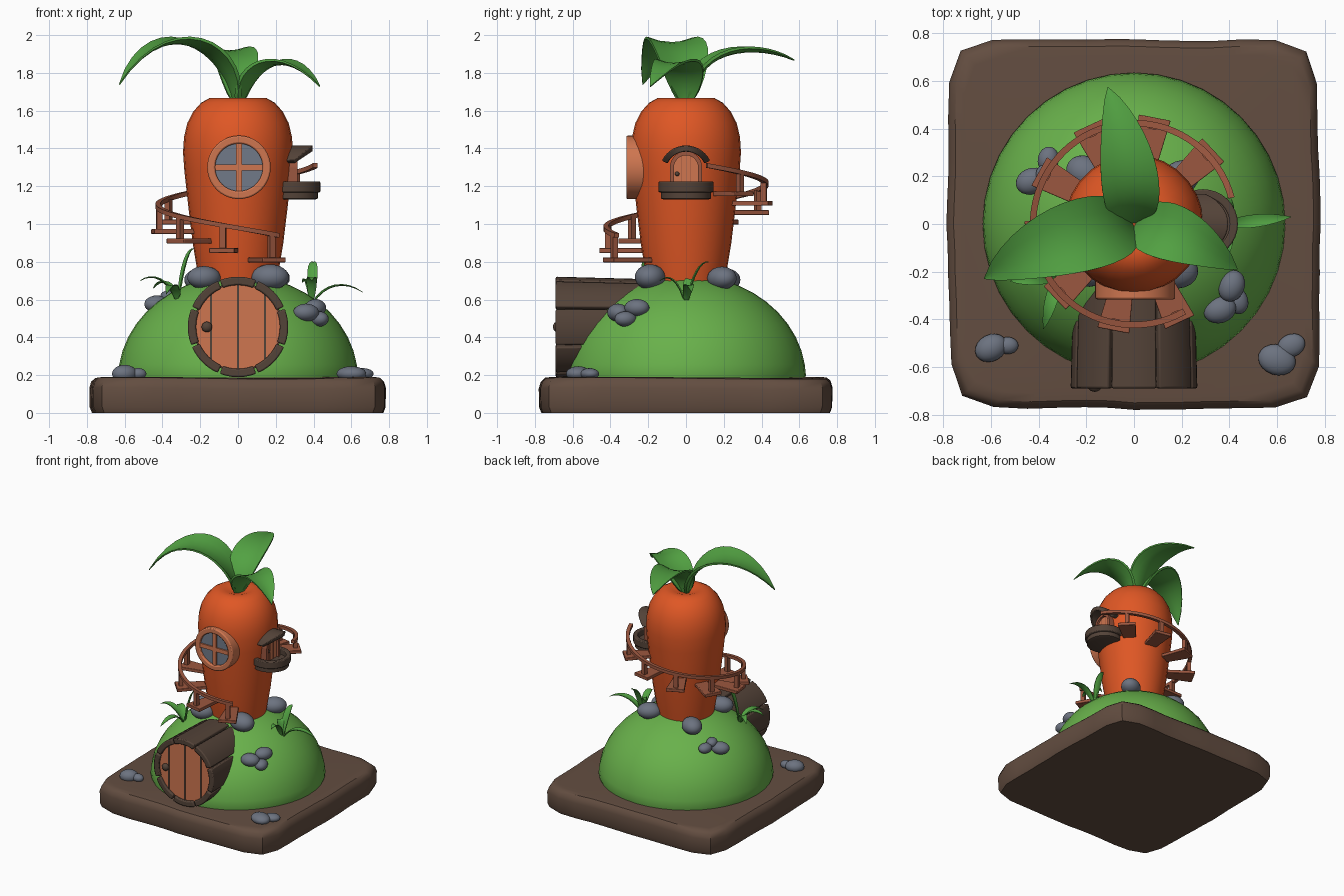
import bpy, bmesh, math, random
from math import sin, cos, pi, radians, sqrt
from mathutils import Vector as V, Matrix
from mathutils.geometry import interpolate_bezier

if "Cube" in bpy.data.objects:
    bpy.data.objects.remove(bpy.data.objects["Cube"])
random.seed(4)


def mat(name, r, g, b):
    m = bpy.data.materials.new(name)
    m.diffuse_color = (r, g, b, 1)
    m.use_nodes = True
    m.node_tree.nodes["Principled BSDF"].inputs["Base Color"].default_value = m.diffuse_color
    return m


DIRT = mat("dirt brown", .125, .075, .052)
DARK = mat("dark wood", .088, .056, .040)
HILL = mat("grass green", .14, .44, .07)
LEAF = mat("leaf green", .085, .36, .055)
CARROT = mat("carrot orange", .74, .095, .018)
PEACH = mat("light wood", .62, .18, .08)
WOOD = mat("red wood", .33, .095, .05)
STONE = mat("stone grey", .15, .17, .215)
GLASS = mat("glass grey", .165, .195, .25)
X, Y, Z = V((1, 0, 0)), V((0, 1, 0)), V((0, 0, 1))


def finish(name, bm, m, bevel=0):
    bmesh.ops.recalc_face_normals(bm, faces=bm.faces)
    me = bpy.data.meshes.new(name)
    bm.to_mesh(me)
    bm.free()
    me.materials.append(m)
    ob = bpy.data.objects.new(name, me)
    bpy.context.collection.objects.link(ob)
    if bevel:
        b = ob.modifiers.new("bevel", 'BEVEL')
        b.width, b.segments = bevel, 2
    return ob


def loft(name, rings, m, closed=False, bevel=0):
    """Skin a list of equal point rings, capped unless closed."""
    bm = bmesh.new()
    vs = [[bm.verts.new(p) for p in r] for r in rings]
    n = len(rings[0])
    for a, b in zip(vs, vs[1:] + (vs[:1] if closed else [])):
        for i in range(n):
            bm.faces.new((a[i], a[(i + 1) % n], b[(i + 1) % n], b[i]))
    if not closed:
        bm.faces.new(vs[0])
        bm.faces.new(vs[-1])
    return finish(name, bm, m, bevel)


def lathe(name, profile, m, n=32, o=V(), u=X, v=Y, w=Z, bevel=0):
    return loft(name, [[o + (u * cos(2 * pi * i / n) + v * sin(2 * pi * i / n)) * r + w * h
                        for i in range(n)] for r, h in profile], m, bevel=bevel)


def arc_bar(name, o, u, v, w, r0, r1, a0, a1, d0, d1, m, n=10, k=1, bevel=0):
    """Curved bar round axis w; k scales the radii at d1."""
    full = a1 - a0 >= 360
    rings = []
    for i in range(n if full else n + 1):
        a = radians(a0 + (a1 - a0) * i / n)
        d = u * cos(a) + v * sin(a)
        rings.append([o + d * r0 + w * d0, o + d * r1 + w * d0,
                      o + d * r1 * k + w * d1, o + d * r0 * k + w * d1])
    return loft(name, rings, m, full, bevel)


def box(name, lo, hi, m, bevel=0):
    return loft(name, [[(lo[0], lo[1], z), (hi[0], lo[1], z), (hi[0], hi[1], z), (lo[0], hi[1], z)]
                       for z in (lo[2], hi[2])], m, bevel=bevel)


def blade(name, p0, p1, p2, p3, half, thick, m, gutter=.2, n=14):
    """Leaf along a bezier: pointed, with a grooved middle."""
    pts = interpolate_bezier(V(p0), V(p1), V(p2), V(p3), n + 1)
    d = pts[-1] - pts[0]
    side = V((d.y, -d.x, 0)).normalized()
    rings = []
    for i, p in enumerate(pts):
        t = i / n
        nor = side.cross(pts[min(i + 1, n)] - pts[max(i - 1, 0)]).normalized()
        w = half * (sin(pi * t ** .9) ** .8 if 0 < t < 1 else 0) + half * .16 * (1 - t) + .001
        h = thick * (1 - .7 * t)
        top = [p + side * w * s + nor * w * gutter * (s * s - .4) for s in (-1, -.5, 0, .5, 1)]
        rings.append(top + [q - nor * h for q in reversed(top)])
    return loft(name, rings, m)


def ball(name, c, r, m, scale=(1, 1, 1), yaw=0):
    bm = bmesh.new()
    bmesh.ops.create_icosphere(bm, subdivisions=3, radius=r, matrix=Matrix.Translation(c)
                               @ Matrix.Rotation(yaw, 4, 'Z') @ Matrix.Diagonal((*scale, 1)))
    return finish(name, bm, m)


def hill_z(x, y):
    r = math.hypot(x, y)
    return .18 + .55 * sqrt(1 - (r / .635) ** 2) if r < .635 else .185


# Earth slab: uneven rounded square
outline = []
for i in range(48):
    a = 2 * pi * i / 48
    s = .775 / (abs(cos(a)) ** 9 + abs(sin(a)) ** 9) ** (1 / 9)
    s *= 1 + .012 * sin(3 * a + 1) * cos(5 * a) + random.uniform(-.004, .004)
    outline.append(V((s * cos(a), s * sin(a), 0)))
loft("earth_slab", [[p * s + Z * (z + .004 * sin(4 * p.x + 3 * p.y) * (z > .1)) for p in outline]
                    for s, z in ((.985, 0), (1, .03), (1.003, .13), (.99, .165), (.965, .183), (.92, .187))], DIRT)

# Grass hill and carrot tower
lathe("hill", [(.62, .15), (.635, .2)] +
      [(.635 * cos(radians(a)), .18 + .55 * sin(radians(a))) for a in range(8, 89, 8)], HILL, 40)
lathe("carrot_tower", [(.19, .6), (.215, .75), (.24, .9), (.264, 1.1), (.284, 1.28), (.291, 1.38),
                       (.286, 1.46), (.268, 1.535), (.237, 1.595), (.195, 1.642), (.15, 1.667),
                       (.10, 1.668), (.05, 1.65), (.01, 1.645)], CARROT, 28)

# Carrot leaves
for i, (p1, p2, p3, w) in enumerate((
        ((0, .02, 1.95), (-.02, .35, 1.98), (-.11, .575, 1.87), .11),
        ((-.03, 0, 1.98), (-.42, -.07, 2.14), (-.63, -.23, 1.74), .14),
        ((.04, 0, 1.85), (.25, -.04, 1.97), (.435, -.19, 1.73), .11))):
    blade(f"carrot_leaf_{i + 1}", (0, 0, 1.63), p1, p2, p3, w, .022, LEAF)

# Grass tufts: base then blade tips
for name, base, tips in (
        ("left_grass", V((-.32, -.22, .61)), ((.09, .03, .26), (-.2, -.02, .09), (-.06, -.22, .02), (-.13, .1, .05))),
        ("right_grass", V((.39, 0, .6)), ((.01, .12, .2), (.27, .03, .04), (.0, -.14, .1), (-.05, .03, .09)))):
    for i, t in enumerate(tips):
        t = V(t)
        lift = Z * max(.08, t.z * .4)
        blade(f"{name}_{i + 1}", base - Z * .02, base + t * .25 + lift, base + t * .65 + lift,
              base + t, .024, .008, LEAF, n=8)

# Stones: x, y, radius, yaw
for i, (x, y, r, yaw) in enumerate((
        (-.18, -.19, .09, .3), (.17, -.19, .1, -.2), (.19, .19, .09, .6), (-.2, .21, .09, -.6),
        (.41, -.26, .068, 1.2), (.36, -.36, .07, .3), (.43, -.32, .06, 2),
        (-.36, .27, .055, 1.4), (-.43, .18, .068, .4), (-.37, .2, .05, 2),
        (-.6, -.52, .07, .5), (-.53, -.51, .045, 0), (.6, -.57, .08, -.3), (.66, -.51, .06, .4))):
    z = hill_z(x, y) + (.035 if i < 4 else .022)
    ball(f"stone_{i + 1}", (x, y, z), r, STONE, (1, .8, .68 if i < 12 else .5), yaw)

# Round entrance tunnel: staves, core, planked door, knob
C = V((0, 0, .455))
for i in range(8):
    arc_bar(f"tunnel_stave_{i + 1}", C, X, Z, -Y, .222, .266, i * 45 - 21.3, i * 45 + 21.3,
            .69, .24, DARK, 6, .955, .008)
lathe("tunnel_core", [(.236, .64), (.225, .24)], DARK, 32, C, X, Z, -Y)
lathe("front_door", [(.228, .6), (.228, .672)], PEACH, 40, C, X, Z, -Y)
for i, x in enumerate((-.142, 0, .142)):
    h = sqrt(.222 ** 2 - x * x)
    box(f"door_seam_{i + 1}", (x - .005, -.675, .455 - h), (x + .005, -.668, .455 + h), DARK)
ball("front_door_knob", (-.165, -.682, .455), .028, DARK, (1, .8, 1))

# Round window
C = V((.005, 0, 1.3))
arc_bar("window_frame", C, X, Z, -Y, .126, .168, 0, 360, .15, .316, PEACH, 40, bevel=.008)
lathe("window_glass", [(.13, .2), (.13, .297)], GLASS, 32, C, X, Z, -Y)
box("window_bar_upright", (-.011, -.309, 1.17), (.021, -.25, 1.43), PEACH)
box("window_bar_level", (-.125, -.308, 1.284), (.135, -.25, 1.316), PEACH)

# Side door with arched frame and knob
C = V((0, 0, 1.3))
side = [V((0, .066 * cos(pi * i / 12), 1.3 + .066 * sin(pi * i / 12))) for i in range(13)]
side += [V((0, -.066, 1.15)), V((0, .066, 1.15))]
loft("side_door", [[p + X * x for p in side] for x in (.2, .298)], PEACH)
arc_bar("side_door_arch", C, Y, Z, X, .064, .085, 0, 180, .2, .314, WOOD, 14)
for n, y in (("left", -.085), ("right", .064)):
    box(f"side_door_{n}_jamb", (.2, y, 1.15), (.314, y + .021, 1.3), WOOD)
for i, y in enumerate((-.022, .022)):
    box(f"side_door_seam_{i + 1}", (.29, y - .002, 1.17), (.3, y + .002, 1.36), WOOD)
ball("side_door_knob", (.304, -.047, 1.265), .012, DARK)

# Arched canopy, deepest in the middle
rings = []
for i in range(15):
    a = radians(25 + 130 * i / 14)
    x1 = .3 + .095 * (sin(a) - .42) / .58
    rings.append([(x, r * cos(a), 1.275 + r * sin(a)) for x, r in
                  ((.2, .108), (x1, .108), (x1, .141), (.2, .141))])
loft("door_canopy", rings, DARK, bevel=.005)

# Balcony
C = V((.29, 0, 0))
lathe("balcony_floor", [(.12, 1.13), (.133, 1.135), (.133, 1.18)], DARK, 32, C)
arc_bar("balcony_wall", C, X, Y, Z, .112, .146, 0, 360, 1.168, 1.225, DARK, 32, bevel=.006)

# Spiral stairs: planks, posts and handrail climbing clockwise
for i in range(8):
    a = radians(-65 - 36 * i)
    d, s = V((cos(a), sin(a), 0)), V((-sin(a), cos(a), 0))
    z = .81 + .05 * i
    loft(f"stair_step_{i + 1}", [[d * r - s * w + Z * (z - .013), d * r + s * w + Z * (z - .013),
                                  d * r + s * w + Z * (z + .013), d * r - s * w + Z * (z + .013)]
                                 for r, w in ((.18, .04), (.455, .068))], WOOD, bevel=.004)
    zt = .94 + .37 * (36 * i + 5) / 285
    loft(f"rail_post_{i + 1}", [[d * (.42 + p) + s * q + Z * h for p, q in
                                 ((-.015, -.016), (.015, -.016), (.015, .016), (-.015, .016))]
                                for h in (z, zt)], WOOD)
rings = []
for i in range(61):
    a, z = radians(-60 - 285 * i / 60), .94 + .37 * i / 60
    rings.append([(r * cos(a), r * sin(a), z + h) for r, h in
                  ((.41, -.012), (.437, -.012), (.437, .012), (.41, .012))])
loft("handrail", rings, WOOD)

# Smooth shading with sharp edges kept
bpy.ops.object.select_all(action='SELECT')
bpy.context.view_layer.objects.active = bpy.data.objects["hill"]
bpy.ops.object.shade_smooth_by_angle(angle=radians(35))
